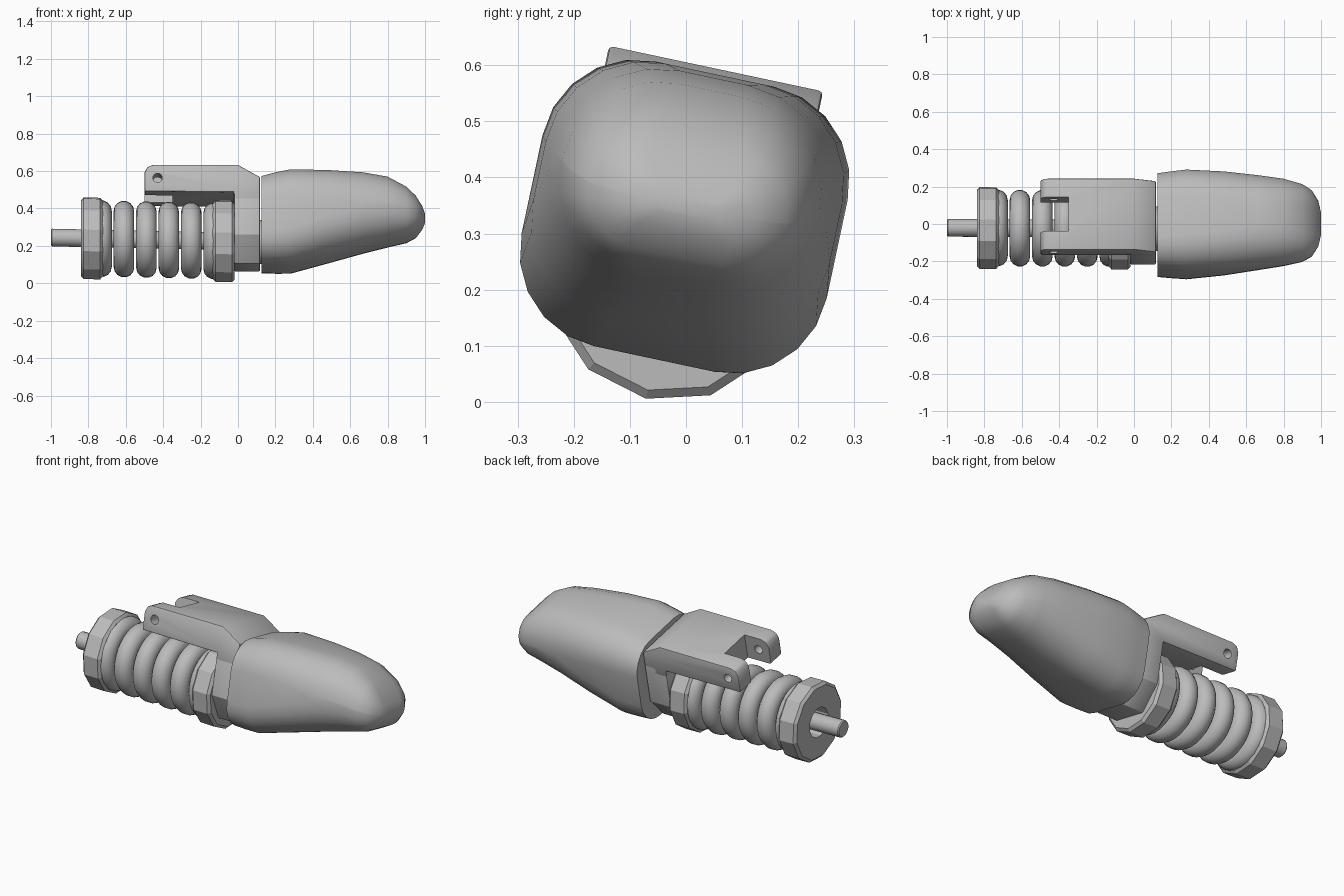
import bpy, bmesh, math
from mathutils import Matrix

if "Cube" in bpy.data.objects:
    bpy.data.objects.remove(bpy.data.objects["Cube"])

ROLL = Matrix.Rotation(math.radians(-12), 4, 'X')
MID = -0.071          # sideways centre line before the roll

grey = bpy.data.materials.new("plain grey")
grey.use_nodes = True
grey.diffuse_color = (0.5, 0.5, 0.5, 1)
grey.node_tree.nodes["Principled BSDF"].inputs["Base Color"].default_value = (0.5, 0.5, 0.5, 1)


def loft(name, rings, caps=True, closed=False):
    """Skin a row of equal point loops."""
    bm = bmesh.new()
    loops = [[bm.verts.new(p) for p in ring] for ring in rings]
    pairs = list(zip(loops, loops[1:]))
    if closed:
        pairs.append((loops[-1], loops[0]))
    for a, b in pairs:
        for i in range(len(a)):
            j = (i + 1) % len(a)
            bm.faces.new((a[i], a[j], b[j], b[i]))
    if caps and not closed:
        bm.faces.new(loops[0])
        bm.faces.new(loops[-1])
    bmesh.ops.recalc_face_normals(bm, faces=bm.faces)
    mesh = bpy.data.meshes.new(name)
    bm.to_mesh(mesh)
    bm.free()
    mesh.materials.append(grey)
    obj = bpy.data.objects.new(name, mesh)
    bpy.context.collection.objects.link(obj)
    return obj


def lathe(name, profile, sides, closed=False):
    """Revolve (x, radius) points round the slightly tilted spring axis."""
    rings = []
    for x, r in profile:
        angles = [math.tau * i / sides for i in range(sides)]
        rings.append([(x, MID + r * math.cos(t), 0.213 - 0.022 * x + r * math.sin(t)) for t in angles])
    return loft(name, rings, closed=closed)


def prism(name, outline, y0, y1):
    """Extrude an x-z outline sideways."""
    return loft(name, [[(x, y, z) for x, z in outline] for y in (y0, y1)])


def apply(obj, kind, **settings):
    mod = obj.modifiers.new(kind.lower(), kind)
    for key, value in settings.items():
        setattr(mod, key, value)
    bpy.context.view_layer.objects.active = obj
    bpy.ops.object.modifier_apply(modifier=mod.name)


def cut(obj, cutter):
    apply(obj, 'BOOLEAN', object=cutter, operation='DIFFERENCE', solver='EXACT')
    bpy.data.objects.remove(cutter)


def finish(obj, angle):
    obj.data.transform(ROLL)
    bpy.ops.object.select_all(action='DESELECT')
    obj.select_set(True)
    bpy.context.view_layer.objects.active = obj
    bpy.ops.object.shade_smooth_by_angle(angle=math.radians(angle))


# Tapered tip: rounded-box sections along x (x, half width, bottom, top, corner)
sections = [
    (0.125, 0.262, 0.066, 0.545, 0.15), (0.20, 0.27, 0.063, 0.565, 0.16),
    (0.28, 0.278, 0.063, 0.582, 0.17), (0.48, 0.27, 0.115, 0.582, 0.18),
    (0.67, 0.252, 0.163, 0.575, 0.19), (0.80, 0.235, 0.196, 0.552, 0.175),
    (0.90, 0.21, 0.222, 0.495, 0.135), (0.95, 0.18, 0.25, 0.445, 0.097),
    (0.985, 0.125, 0.295, 0.39, 0.047), (1.0, 0.06, 0.325, 0.355, 0.014),
]


def rounded_box(x, half, low, high, r, steps=5):
    points = []
    for q, (sy, sz) in enumerate([(1, 1), (-1, 1), (-1, -1), (1, -1)]):
        cy = MID + sy * (half - r)
        cz = high - r if sz > 0 else low + r
        for s in range(steps + 1):
            t = (q + s / steps) * math.pi / 2
            points.append((x, cy + r * math.cos(t), cz + r * math.sin(t)))
    return points


finish(loft("tapered_tip", [rounded_box(*s) for s in sections]), 35)

# Upper bracket with a forked, drilled end
arm = prism("bracket_arm", [
    (-0.50, 0.447), (-0.50, 0.55), (-0.485, 0.58), (-0.455, 0.592), (0.0, 0.592),
    (0.118, 0.525), (0.118, 0.40), (-0.02, 0.40), (-0.02, 0.442)], MID - 0.195, MID + 0.195)
apply(arm, 'BEVEL', width=0.008, segments=2, limit_method='ANGLE', angle_limit=0.6)
cut(arm, prism("slot_cutter", [(-0.6, 0.3), (-0.6, 0.7), (-0.35, 0.7), (-0.35, 0.3)],
               MID - 0.093, MID + 0.093))
hole = [(-0.43 + 0.025 * math.cos(math.tau * i / 16), 0.52 + 0.025 * math.sin(math.tau * i / 16))
        for i in range(16)]
cut(arm, prism("hole_cutter", hole, MID - 0.3, MID + 0.3))
finish(arm, 30)

# Upright plate between the spring and the tip, lower corners cut off
plate_outline = [(-0.195, 0.45), (-0.195, 0.21), (-0.105, 0.07), (0.105, 0.07), (0.195, 0.21), (0.195, 0.45)]
plate = loft("upright_plate", [[(x, MID + y, z) for y, z in plate_outline] for x in (-0.02, 0.118)])
apply(plate, 'BEVEL', width=0.008, segments=2, limit_method='ANGLE', angle_limit=0.6)
finish(plate, 30)

# Joint stub closing the gap between plate and tip
finish(lathe("joint_stub", [(0.05, 0.12), (0.2, 0.12)], 16), 30)

# Spring coils
for n in range(6):
    centre = -0.73 + 0.12 * n
    coil = [(centre + 0.055 * math.cos(math.tau * i / 14), 0.15 + 0.055 * math.sin(math.tau * i / 14))
            for i in range(14)]
    finish(lathe("spring_coil", coil, 32, closed=True), 60)

# Chamfered collars at both ends of the spring
for name, x in (("outer_collar", -0.84), ("inner_collar", -0.135)):
    collar = [(x, 0.085), (x, 0.207), (x + 0.014, 0.223), (x + 0.103, 0.223), (x + 0.117, 0.207), (x + 0.117, 0.085)]
    finish(lathe(name, collar, 12, closed=True), 20)

# Centre rod
finish(lathe("centre_rod", [(-1.0, 0.043), (-0.994, 0.048), (-0.03, 0.048)], 16), 30)
